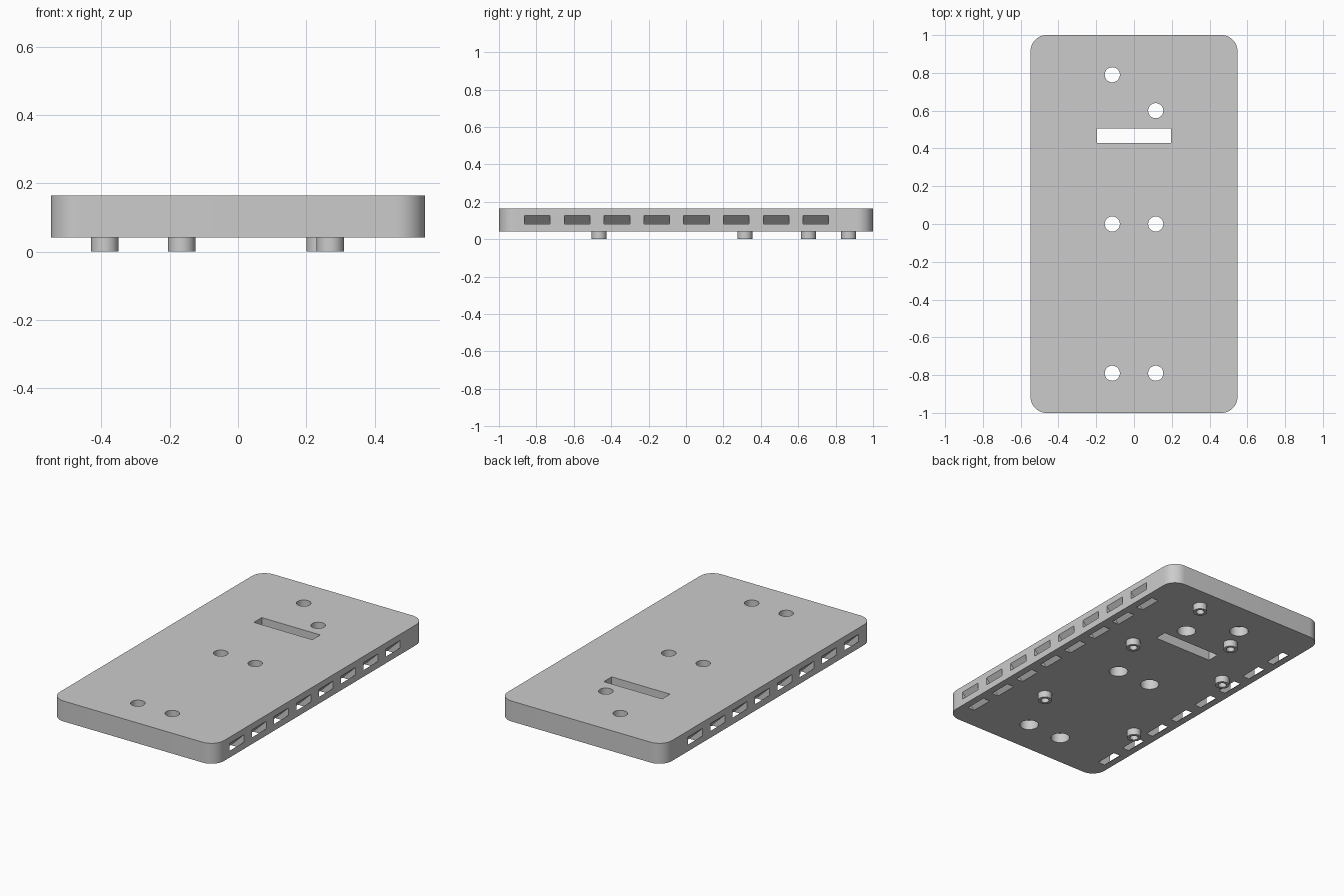
import bpy, bmesh, math

cube = bpy.data.objects.get("Cube")
if cube:
    bpy.data.objects.remove(cube, do_unlink=True)

HALF_X, HALF_Y = 0.548, 1.0
BOTTOM, TOP = 0.041, 0.164
CORNER = 0.085

grey = bpy.data.materials.new("plain grey")
grey.use_nodes = True
grey.diffuse_color = (0.6, 0.6, 0.6, 1)
grey.node_tree.nodes["Principled BSDF"].inputs["Base Color"].default_value = (0.6, 0.6, 0.6, 1)


def prism(name, base, shift):
    """Extrude a closed outline of 3D points along a vector."""
    bm = bmesh.new()
    face = bm.faces.new([bm.verts.new(p) for p in base])
    extruded = bmesh.ops.extrude_face_region(bm, geom=[face])["geom"]
    moved = [v for v in extruded if isinstance(v, bmesh.types.BMVert)]
    bmesh.ops.translate(bm, vec=shift, verts=moved)
    bmesh.ops.recalc_face_normals(bm, faces=bm.faces)
    mesh = bpy.data.meshes.new(name)
    bm.to_mesh(mesh)
    bm.free()
    obj = bpy.data.objects.new(name, mesh)
    bpy.context.collection.objects.link(obj)
    mesh.materials.append(grey)
    return obj


def cylinder(name, x, y, radius, z0, z1, sides=40):
    ring = [(x + radius * math.cos(math.tau * i / sides),
             y + radius * math.sin(math.tau * i / sides), z0) for i in range(sides)]
    return prism(name, ring, (0, 0, z1 - z0))


def cut(target, cutter):
    """Subtract the cutter from the target, then discard it."""
    cutter.hide_render = True
    mod = target.modifiers.new("cut", "BOOLEAN")
    mod.operation, mod.solver, mod.object = "DIFFERENCE", "EXACT", cutter
    bpy.context.view_layer.objects.active = target
    bpy.ops.object.modifier_apply(modifier=mod.name)
    bpy.data.objects.remove(cutter, do_unlink=True)


def smooth(obj):
    bpy.ops.object.select_all(action="DESELECT")
    obj.select_set(True)
    bpy.context.view_layer.objects.active = obj
    bpy.ops.object.shade_smooth_by_angle(angle=math.radians(30))


# Plate with rounded corners
outline = []
for quarter, (sx, sy) in enumerate([(1, 1), (-1, 1), (-1, -1), (1, -1)]):
    for i in range(13):
        a = math.pi / 2 * (quarter + i / 12)
        outline.append((sx * (HALF_X - CORNER) + CORNER * math.cos(a),
                        sy * (HALF_Y - CORNER) + CORNER * math.sin(a), BOTTOM))
plate = prism("plate", outline, (0, 0, TOP - BOTTOM))

# Screw holes, wider on the underside
for x, y in [(-0.115, 0.79), (0.115, 0.6), (-0.115, 0), (0.115, 0),
             (-0.115, -0.79), (0.115, -0.79)]:
    cut(plate, cylinder("screw_hole", x, y, 0.04, -0.1, 0.3))
    cut(plate, cylinder("counterbore", x, y, 0.053, -0.1, BOTTOM + 0.06))

# Rectangular cable slot
cut(plate, prism("cable_slot", [(-0.195, 0.43, -0.1), (0.195, 0.43, -0.1),
                                (0.195, 0.505, -0.1), (-0.195, 0.505, -0.1)], (0, 0, 0.5)))

# Slanted tie channels from both long sides down through the underside
for side in (-1, 1):
    for k in range(8):
        y = -0.863 + 0.2127 * k
        section = [(HALF_X + 0.05, 0.13), (HALF_X + 0.05, 0.175),
                   (HALF_X - 0.14, -0.01), (HALF_X - 0.095, -0.01)]
        cut(plate, prism("tie_channel", [(side * x, y, z) for x, z in section], (0, 0.137, 0)))

# Standoffs with blind pilot bores
for i, (x, y) in enumerate([(0.24, 0.87), (-0.165, 0.655), (0.27, 0.315),
                            (-0.39, 0.315), (0.27, -0.465), (-0.39, -0.465)]):
    standoff = cylinder(f"standoff_{i + 1}", x, y, 0.04, 0, BOTTOM)
    cut(standoff, cylinder("bore", x, y, 0.023, -0.1, 0.2))
    cut(plate, cylinder("bore", x, y, 0.023, -0.1, BOTTOM + 0.04))
    smooth(standoff)
smooth(plate)
